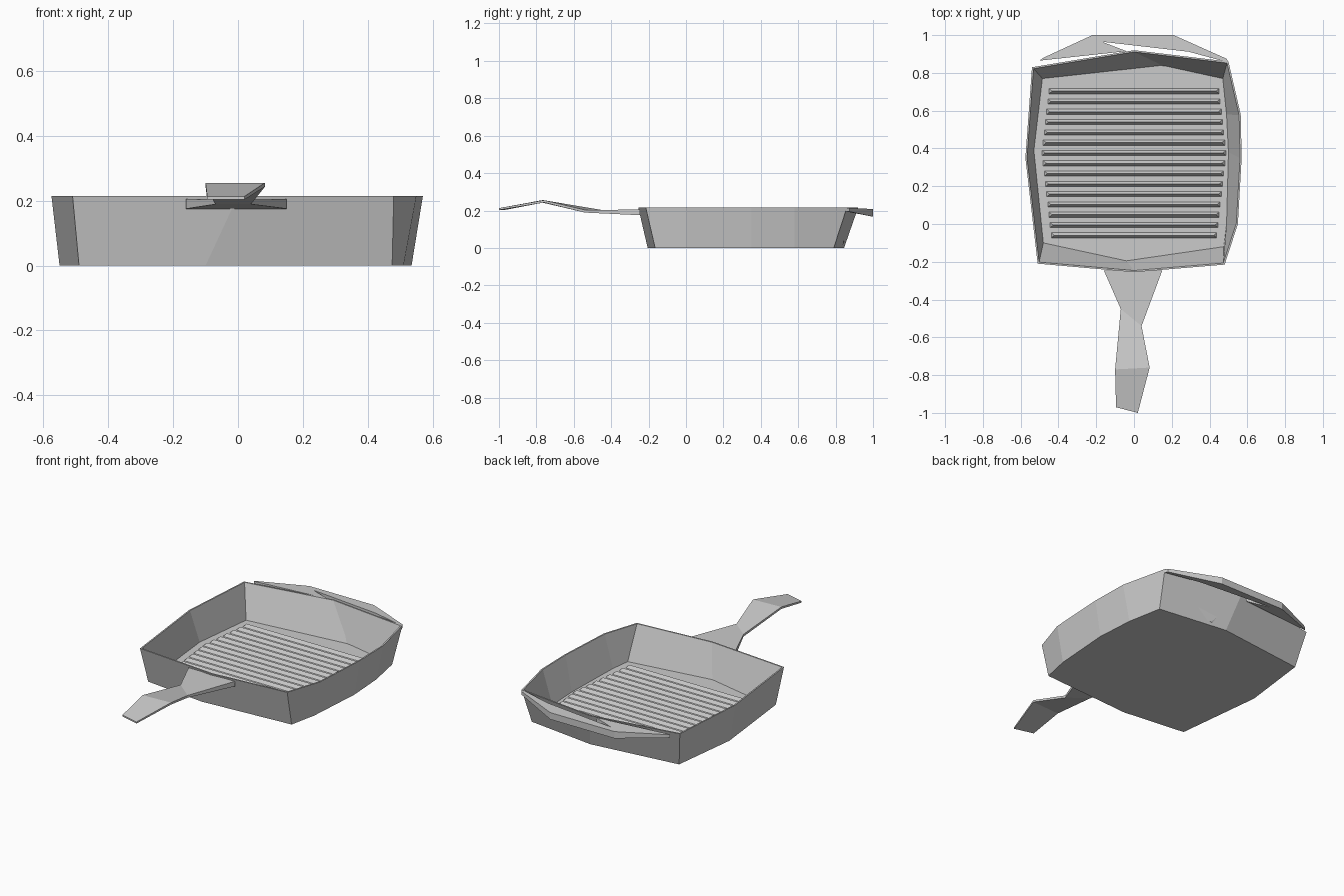
import bpy, bmesh


def make_object(name, bm):
    bmesh.ops.recalc_face_normals(bm, faces=bm.faces)
    mesh = bpy.data.meshes.new(name)
    bm.to_mesh(mesh)
    bm.free()
    obj = bpy.data.objects.new(name, mesh)
    bpy.context.collection.objects.link(obj)
    return obj


def loft(name, rings):
    """Join equal-length closed rings and cap both ends."""
    bm = bmesh.new()
    vs = [[bm.verts.new(p) for p in ring] for ring in rings]
    n = len(vs[0])
    for a, b in zip(vs, vs[1:]):
        for i in range(n):
            j = (i + 1) % n
            bm.faces.new((a[i], a[j], b[j], b[i]))
    bm.faces.new(vs[0])
    bm.faces.new(vs[-1])
    return make_object(name, bm)


def ring(outline, z, s=1.0):
    return [(x * s, 0.33 + (y - 0.33) * s, z) for x, y in outline]


# Pan body: faceted outlines of the rim, the underside and the inner floor
rim = [(-0.51, -0.21), (0.0, -0.255), (0.48, -0.215), (0.55, 0.0), (0.57, 0.35),
       (0.565, 0.58), (0.50, 0.86), (0.0, 0.92), (-0.54, 0.83), (-0.575, 0.35)]
base = [(-0.49, -0.16), (-0.1, -0.205), (0.475, -0.165), (0.51, 0.0), (0.535, 0.35),
        (0.52, 0.58), (0.48, 0.79), (0.05, 0.845), (-0.50, 0.78), (-0.55, 0.37)]
floor = [(-0.48, -0.10), (-0.04, -0.195), (0.475, -0.12), (0.49, 0.0), (0.50, 0.38),
         (0.49, 0.58), (0.47, 0.77), (0.15, 0.84), (-0.485, 0.77), (-0.53, 0.39)]
loft("pan_body", [ring(base, 0.0), ring(rim, 0.215),
                  ring(rim, 0.215, 0.985), ring(floor, 0.018)])

# Grill ribs: low triangular bars, longest near the middle
for i in range(15):
    y = -0.06 + i * 0.0545
    half = 0.49 - 0.05 * abs(i - 8) / 8
    loft("grill_rib", [[(x, y - 0.016, 0.015), (x, y + 0.016, 0.015),
                        (x * 0.96, y, 0.036)] for x in (-half, half)])

# Handle: flat bar that flares at the pan and bends down at the tip
# (left x, left y, right x, right y, top z, thickness)
sections = [(-0.16, -0.245, 0.15, -0.245, 0.205, 0.03),
            (-0.07, -0.45, 0.04, -0.54, 0.203, 0.014),
            (-0.10, -0.77, 0.083, -0.76, 0.255, 0.012),
            (-0.095, -0.97, 0.02, -1.0, 0.213, 0.010)]
loft("handle", [[(x0, y0, z), (x1, y1, z), (x1, y1, z - t), (x0, y0, z - t)]
                for x0, y0, x1, y1, z, t in sections])

# Helper grip at the back, with a narrow slit between it and the rim
grip = [(-0.50, 0.865), (-0.48, 0.88), (-0.22, 1.0), (0.21, 1.0), (0.49, 0.875),
        (0.50, 0.855), (0.29, 0.912), (-0.17, 0.965), (-0.04, 0.915)]
drop = [max(0.0, (y - 0.87) / 0.13) for x, y in grip]
loft("back_grip", [[(x, y, 0.195 - 0.028 * d) for (x, y), d in zip(grip, drop)],
                   [(x, y, 0.214 - 0.006 * d) for (x, y), d in zip(grip, drop)]])
